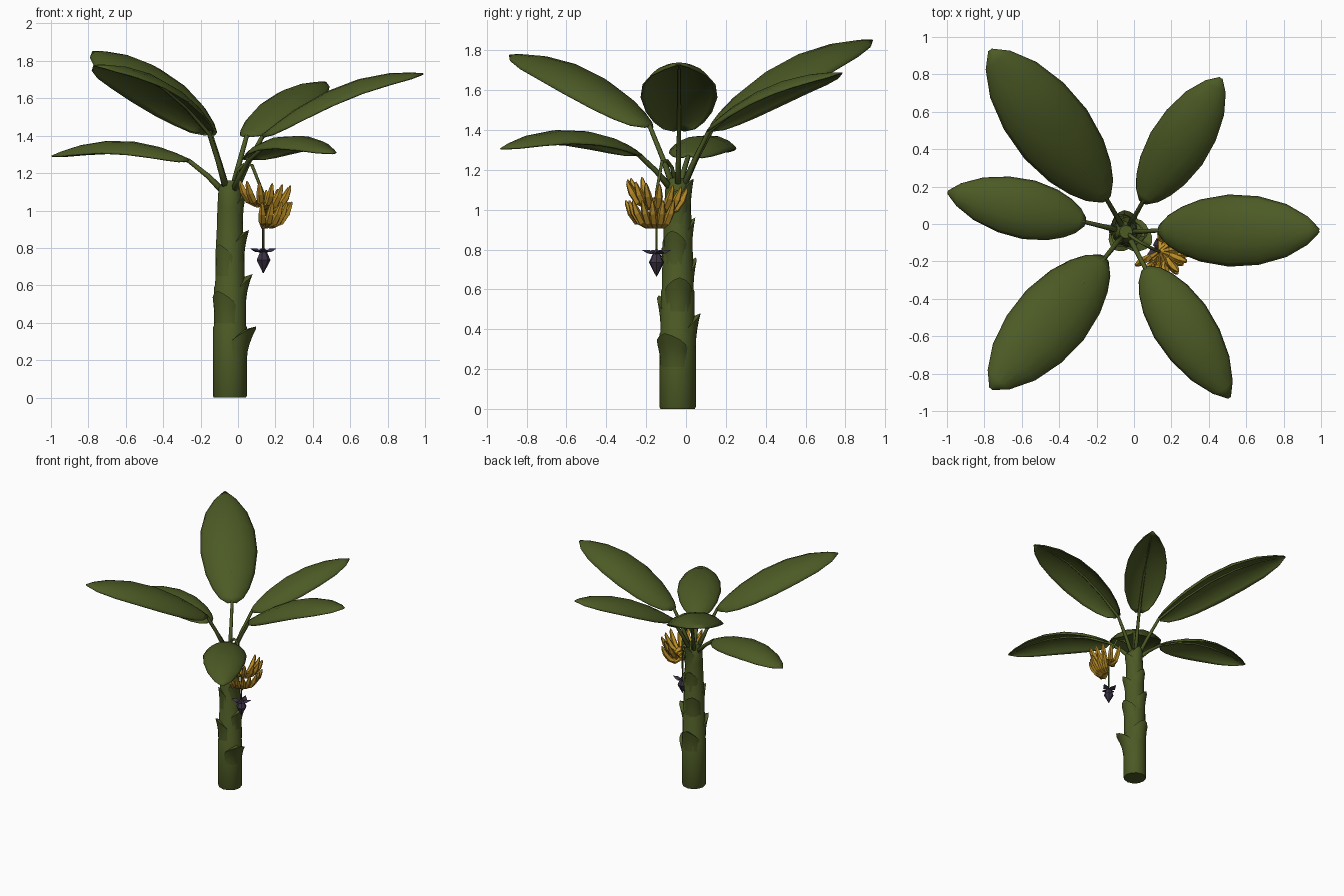
import bpy, math
from mathutils import Vector

if "Cube" in bpy.data.objects:
    bpy.data.objects.remove(bpy.data.objects["Cube"])

def material(name, rgb):
    m = bpy.data.materials.new(name)
    m.diffuse_color = (*rgb, 1)
    m.use_nodes = True
    m.node_tree.nodes["Principled BSDF"].inputs["Base Color"].default_value = m.diffuse_color
    return m

LEAF = material("leaf green", (0.072, 0.102, 0.018))
TRUNK = material("trunk green", (0.072, 0.100, 0.018))
GOLD = material("banana yellow", (0.50, 0.27, 0.020))
PURPLE = material("flower purple", (0.046, 0.033, 0.060))

def make(name, verts, faces, mat, smooth=False):
    me = bpy.data.meshes.new(name)
    me.from_pydata([tuple(v) for v in verts], [], faces)
    me.materials.append(mat)
    me.validate()
    ob = bpy.data.objects.new(name, me)
    bpy.context.collection.objects.link(ob)
    for p in me.polygons:
        p.use_smooth = smooth
    return ob

def tube(name, pts, radii, sides, mat, smooth=False):
    """Loft rings along a path and cap both ends."""
    pts = [Vector(p) for p in pts]
    verts, faces = [], []
    for i, p in enumerate(pts):
        d = (pts[min(i + 1, len(pts) - 1)] - pts[max(i - 1, 0)]).normalized()
        ref = Vector((0, 1, 0)) if abs(d.y) < 0.8 else Vector((1, 0, 0))
        u = d.cross(ref).normalized()
        w = d.cross(u)
        for k in range(sides):
            a = 2 * math.pi * k / sides
            verts.append(p + radii[i] * (math.cos(a) * u + math.sin(a) * w))
    for i in range(len(pts) - 1):
        for k in range(sides):
            a, b = i * sides + k, i * sides + (k + 1) % sides
            faces.append((a, b, b + sides, a + sides))
    n = len(verts)
    faces += [tuple(range(sides))[::-1], tuple(range(n - sides, n))]
    return make(name, verts, faces, mat, smooth)

# trunk: stacked, slightly stepped sections
CX, CY = -0.043, -0.042
rings = [(0, .086), (.01, .091), (.375, .091), (.385, .086), (.59, .084), (.60, .079),
         (.84, .075), (.85, .072), (1.02, .067), (1.12, .061), (1.16, .035)]
trunk = tube("trunk", [(CX, CY, z) for z, r in rings], [r for z, r in rings], 12, TRUNK, True)
bpy.context.view_layer.objects.active = trunk
trunk.select_set(True)
bpy.ops.object.shade_smooth_by_angle(angle=math.radians(40))
trunk.select_set(False)

def trunk_radius(z):
    return 0.093 - 0.03 * max(0, z - 0.3) / 0.8

# old leaf-sheath stubs that flare out of the trunk
def sheath(i, z, azimuth, flare):
    rows, cols, verts, faces = 5, 9, [], []
    for k in range(rows + 1):
        f = min(k, rows - 1) / (rows - 1)
        for j in range(cols):
            t = 2 * j / (cols - 1) - 1
            bump = max(0, 1 - abs(t) ** 1.3)
            zz = z - 0.17 * (1 - f) - 0.08 * f * (1 - bump)
            r = trunk_radius(zz) - 0.006 + (0.006 + flare * f ** 1.8) * bump
            if k == rows:                       # top closes back into the trunk
                r, zz = trunk_radius(zz) - 0.02, zz - 0.02 * bump
            a = math.radians(azimuth + 62 * t)
            verts.append((CX + r * math.cos(a), CY + r * math.sin(a), zz))
    for k in range(rows):
        for j in range(cols - 1):
            a = k * cols + j
            faces.append((a, a + 1, a + cols + 1, a + cols))
    ob = make(f"sheath_stub_{i}", verts, faces, TRUNK, True)
    for p in ob.data.polygons[-(cols - 1):]:
        p.use_smooth = False

for i, (z, az, fl) in enumerate([
        (.38, -25, .062), (.48, 95, .03), (.57, -125, .033), (.66, 5, .042),
        (.76, 115, .026), (.82, -130, .018), (.895, -15, .034), (.96, 100, .022),
        (1.10, 0, .025), (1.155, 75, .022)]):
    sheath(i, z, az, fl)

# leaves: thin arched blades with turned-down rims, on thin stalks
PROFILE = [(0, .14), (.04, .42), (.11, .65), (.22, .86), (.40, 1), (.60, .95),
           (.79, .73), (.93, .38), (1, .04)]
ACROSS = [-1, -.9, -.72, -.38, 0, .38, .72, .9, 1]

def leaf(name, start, tip, half_width, z0, zm, z1):
    s0, s1 = Vector((*start, 0)), Vector((*tip, 0))
    out = (s1 - s0).normalized()
    side = Vector((-out.y, out.x, 0))
    zc = 2 * zm - (z0 + z1) / 2

    def mid(s):
        p = s0.lerp(s1, s)
        p.z = (1 - s) ** 2 * z0 + 2 * s * (1 - s) * zc + s * s * z1
        return p

    verts, n = [], len(ACROSS)
    for s, w in PROFILE:
        tangent = (mid(s + .01) - mid(s - .01)).normalized()
        down = side.cross(tangent)
        if down.z > 0:
            down = -down
        for t in ACROSS:
            verts.append(mid(s) + side * (t * w * half_width)
                         + down * (0.42 * w * half_width * abs(t) ** 2.8))
    faces = []
    for i in range(len(PROFILE) - 1):
        for j in range(n - 1):
            a = i * n + j
            faces.append((a, a + n, a + n + 1, a + 1))
    blade = make(name + "_blade", verts, faces, LEAF, True)
    mod = blade.modifiers.new("thickness", 'SOLIDIFY')
    mod.thickness, mod.offset = 0.008, 0
    # stalk from the crown, running on along the blade as a midrib
    root = Vector((CX, CY, 1.08)) + out * 0.015
    bend = root.lerp(mid(0), .5) + Vector((0, 0, .008))
    drop = Vector((0, 0, -.006))
    rib = [mid(s) + drop for s in (0, .2, .4, .6, .8, .92)]
    tube(name + "_stalk", [root, bend] + rib,
         [.020, .014, .012, .010, .009, .008, .006, .003], 6, LEAF, True)
    if "left" not in name:
        return blade
    return blade

leaf("leaf_right", (.13, -.035), (.99, -.035), .19, 1.40, 1.67, 1.73)
leaf("leaf_back_right", (.045, .115), (.465, .78), .16, 1.40, 1.62, 1.685)
leaf("leaf_back_left", (-.145, .13), (-.77, .93), .21, 1.41, 1.742, 1.85)
leaf("leaf_left", (-.26, .01), (-.995, .17), .157, 1.27, 1.37, 1.29)
leaf("leaf_front_left", (-.155, -.18), (-.765, -.88), .20, 1.42, 1.70, 1.775)
leaf("leaf_front_right", (.06, -.235), (.51, -.928), .16, 1.28, 1.397, 1.305)

# hanging fruit stem
FX, FY = .135, -.148
tube("fruit_stem", [(CX, CY, 1.08), (-.01, -.07, 1.21), (.03, -.095, 1.245), (.075, -.12, 1.242),
                    (FX, FY, 1.09), (FX, FY, .77)],
     [.012, .010, .009, .009, .008, .006], 6, TRUNK, True)

# bananas in two separate hands
def banana(name, azimuth, z, reach):
    a = math.radians(azimuth)
    path = [(.005, .025), (.055, 0), (.095, .022), (.128, .067), (.148, .11), (.154, .128)]
    pts = [(FX + r * reach * math.cos(a), FY + r * reach * math.sin(a), z + h) for r, h in path]
    tube(name, pts, [.008, .016, .021, .020, .011, .004], 5, GOLD)

for i in range(10):
    banana(f"upper_banana_{i}", -150 + 26 * i, 1.035 - .006 * i, .95 + .06 * (i % 2))
for i in range(7):
    banana(f"lower_banana_{i}", -92 + 21 * i, .918, 1.0 - .06 * (i % 2))

# flower bud and its lifted bracts
tube("flower_bud", [(FX, FY, z) for z in (.80, .785, .735, .665)], [.006, .016, .039, .002], 7, PURPLE)
for i, az in enumerate((20, 100, 200, 275)):
    a = math.radians(az)
    d, s = Vector((math.cos(a), math.sin(a), 0)), Vector((-math.sin(a), math.cos(a), 0))
    c = Vector((FX, FY, .785))
    up = Vector((0, 0, 1))
    pts = [c - up * .012, c + d * .04 + s * .028 + up * -.005, c + d * .075 + up * .012,
           c + d * .04 - s * .028 - up * .005, c + d * .035 + up * .012]
    make(f"flower_bract_{i}", pts, [(0, 1, 4), (1, 2, 4), (2, 3, 4), (3, 0, 4), (0, 3, 2, 1)], PURPLE)
